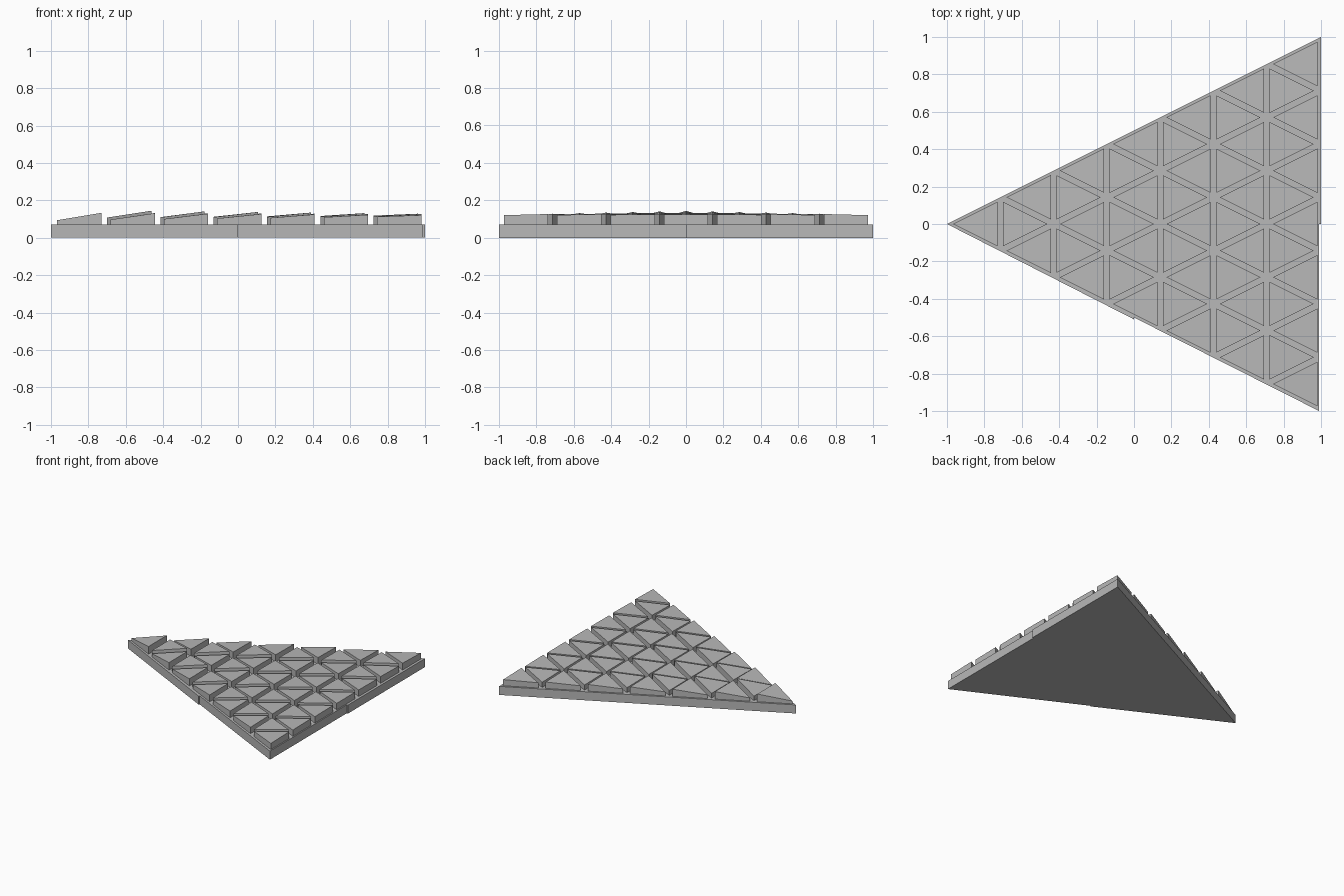
import bpy, bmesh
from mathutils import Vector

cube = bpy.data.objects.get("Cube")
if cube:
    bpy.data.objects.remove(cube, do_unlink=True)

ROWS = 7
PITCH = 0.285        # lattice spacing in both x and y
GAP = 0.015          # half of the groove between tiles
BASE_H = 0.07
TILE_H = 0.12        # tile height at its centre

grey = bpy.data.materials.new("stone_grey")
grey.use_nodes = True
grey.diffuse_color = (0.48, 0.48, 0.48, 1)
grey.node_tree.nodes["Principled BSDF"].inputs["Base Color"].default_value = (0.48, 0.48, 0.48, 1)


def add_prism(bm, outline, z_low, top):
    """Vertical prism over a counter-clockwise outline; top(x, y) gives its height."""
    low = [bm.verts.new((x, y, z_low)) for x, y in outline]
    high = [bm.verts.new((x, y, top(x, y))) for x, y in outline]
    bm.faces.new(low[::-1])
    bm.faces.new(high)
    n = len(outline)
    for i in range(n):
        j = (i + 1) % n
        bm.faces.new((low[i], low[j], high[j], high[i]))


def finish(name, bm):
    bmesh.ops.recalc_face_normals(bm, faces=bm.faces)
    mesh = bpy.data.meshes.new(name)
    bm.to_mesh(mesh)
    bm.free()
    mesh.materials.append(grey)
    bpy.context.collection.objects.link(bpy.data.objects.new(name, mesh))


def add_tile(bm, x_base, y_mid, direction):
    """Inset triangle with its flat side at x_base and its tip along direction (+1 or -1 in x)."""
    inradius = PITCH / (1 + 5 ** 0.5)
    centre = Vector((x_base + direction * inradius, y_mid))
    corners = [Vector((x_base, y_mid - direction * PITCH / 2)),
               Vector((x_base + direction * PITCH, y_mid)),
               Vector((x_base, y_mid + direction * PITCH / 2))]
    shrink = 1 - GAP / inradius
    corners = [centre + (c - centre) * shrink for c in corners]
    mid = sum(corners, Vector((0, 0))) / 3
    slope_x = 0.11 - 0.07 * mid.x
    slope_y = -0.03 * mid.y
    add_prism(bm, [tuple(c) for c in corners], BASE_H,
              lambda x, y: TILE_H + slope_x * (x - mid.x) + slope_y * (y - mid.y))


# Base slab, with a thin step halfway along two of its edges
bm = bmesh.new()
slab = [(-1, 0), (0, -0.51), (0, -0.5), (0.99, -1), (0.99, 0), (1, 0), (1, 1)]
add_prism(bm, slab, 0, lambda x, y: BASE_H)
finish("base_slab", bm)

# Tilted triangular tiles, row by row from the left-hand tip
bm = bmesh.new()
for row in range(ROWS):
    x_near = -1 + row * PITCH
    for k in range(row + 1):
        add_tile(bm, x_near + PITCH, (k - row / 2) * PITCH, -1)
    for k in range(row):
        add_tile(bm, x_near, (k - (row - 1) / 2) * PITCH, 1)
finish("tilted_tiles", bm)
